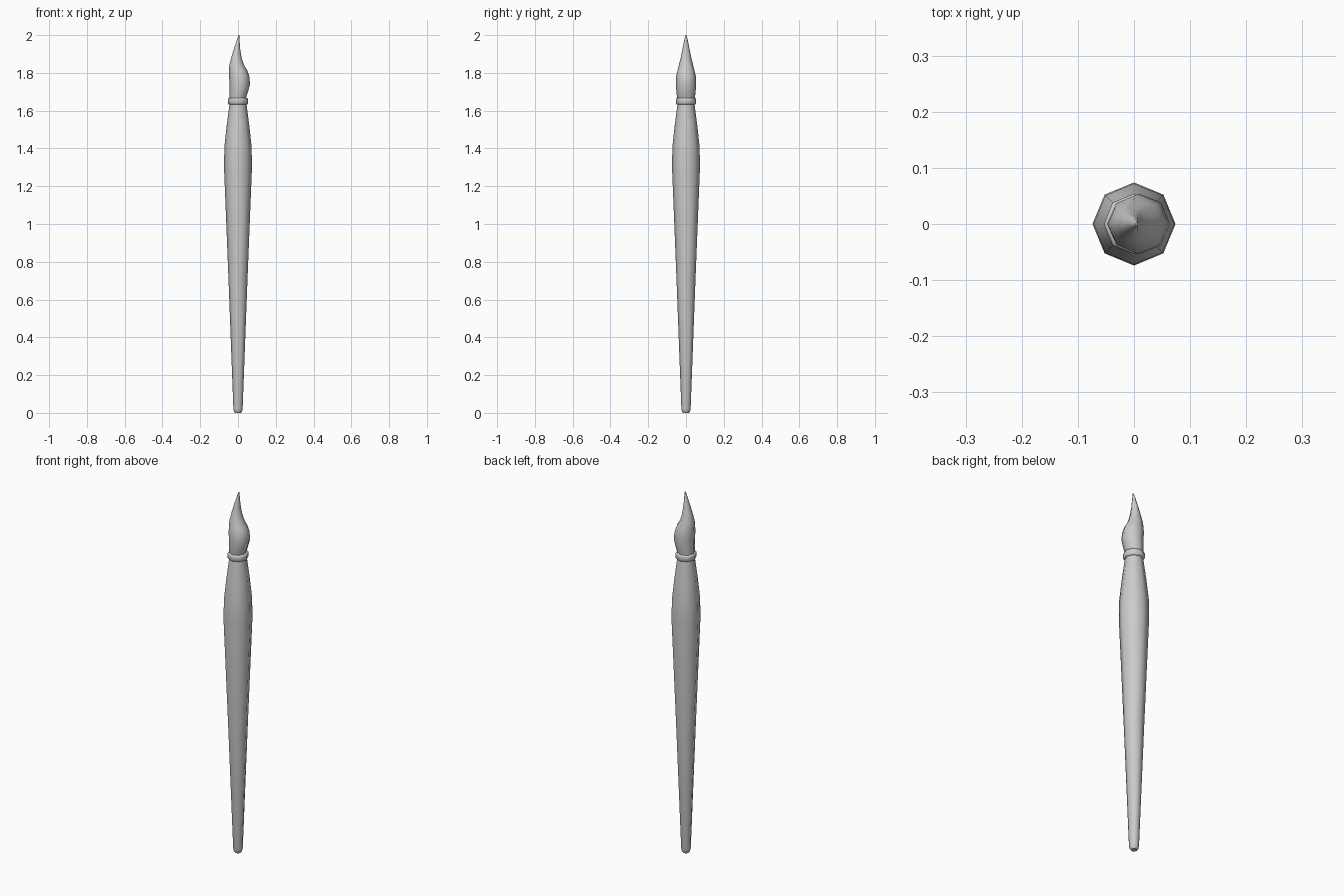
import bpy, bmesh, math

if "Cube" in bpy.data.objects:
    bpy.data.objects.remove(bpy.data.objects["Cube"])

SIDES = 8

def loft(name, rings, angle=50):
    """Skin octagonal rings given as (z, left x, right x, half depth)."""
    bm = bmesh.new()
    loops = []
    for z, xl, xr, ry in rings:
        c, rx = (xl + xr) / 2, (xr - xl) / 2
        loops.append([bm.verts.new((c + rx * math.cos(math.tau * i / SIDES),
                                    ry * math.sin(math.tau * i / SIDES), z))
                      for i in range(SIDES)])
    for a, b in zip(loops, loops[1:]):
        for i in range(SIDES):
            j = (i + 1) % SIDES
            bm.faces.new((a[i], a[j], b[j], b[i]))
    bm.faces.new(loops[0][::-1])
    bm.faces.new(loops[-1])
    bmesh.ops.recalc_face_normals(bm, faces=bm.faces)
    mesh = bpy.data.meshes.new(name)
    bm.to_mesh(mesh)
    bm.free()
    ob = bpy.data.objects.new(name, mesh)
    bpy.context.collection.objects.link(ob)
    bpy.ops.object.select_all(action='DESELECT')
    ob.select_set(True)
    bpy.context.view_layer.objects.active = ob
    bpy.ops.object.shade_smooth_by_angle(angle=math.radians(angle))
    return ob

def turned(name, profile, angle=50):
    """Round part from (z, radius) pairs."""
    return loft(name, [(z, -r, r, r) for z, r in profile], angle)

# Tapered wooden handle with a swelling near the top
turned("handle", [(0, 0.016), (0.006, 0.021), (0.022, 0.0245), (0.7, 0.05),
                  (1.3, 0.074), (1.41, 0.072), (1.52, 0.060), (1.635, 0.045)])

# Collar between handle and bristles
turned("collar", [(1.632, 0.044), (1.634, 0.050), (1.640, 0.054), (1.660, 0.054),
                  (1.667, 0.051), (1.668, 0.044)], 60)

# Bristles, bulging to the right and sweeping to a point
loft("bristles", [
    (1.66, -0.044, 0.040, 0.045),
    (1.69, -0.045, 0.050, 0.050),
    (1.74, -0.045, 0.064, 0.054),
    (1.78, -0.047, 0.060, 0.053),
    (1.81, -0.048, 0.051, 0.046),
    (1.84, -0.046, 0.032, 0.038),
    (1.88, -0.036, 0.019, 0.028),
    (1.93, -0.021, 0.011, 0.018),
    (1.98, -0.004, 0.008, 0.008),
    (2.00, 0.003, 0.007, 0.003)], 70)
